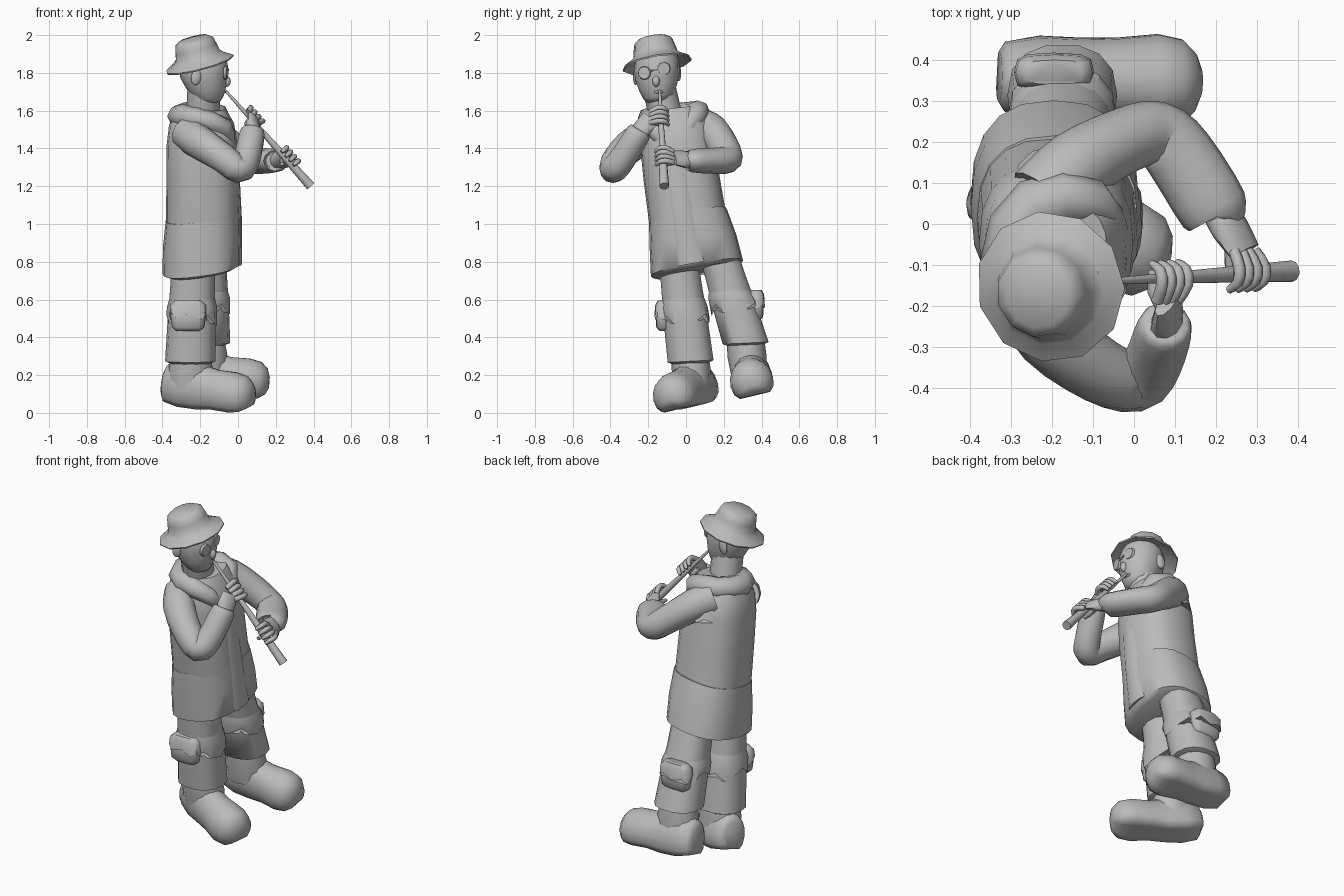
import bpy, bmesh, math
from mathutils import Vector as V, Matrix

if "Cube" in bpy.data.objects:
    bpy.data.objects.remove(bpy.data.objects["Cube"])

gray = bpy.data.materials.new("plain_gray")
gray.diffuse_color = (0.5, 0.5, 0.5, 1)
gray.use_nodes = True
gray.node_tree.nodes["Principled BSDF"].inputs["Base Color"].default_value = gray.diffuse_color


def finish(bm, name, angle=45):
    bmesh.ops.recalc_face_normals(bm, faces=bm.faces)
    me = bpy.data.meshes.new(name)
    bm.to_mesh(me)
    bm.free()
    ob = bpy.data.objects.new(name, me)
    bpy.context.collection.objects.link(ob)
    me.materials.append(gray)
    bpy.ops.object.select_all(action='DESELECT')
    bpy.context.view_layer.objects.active = ob
    ob.select_set(True)
    bpy.ops.object.shade_smooth_by_angle(angle=math.radians(angle))
    return ob


def skin(name, rings, angle=45):
    """Bridge equal-length closed rings and cap both ends."""
    bm = bmesh.new()
    vs = [[bm.verts.new(p) for p in r] for r in rings]
    n = len(vs[0])
    for a, b in zip(vs, vs[1:]):
        for i in range(n):
            bm.faces.new((a[i], a[(i + 1) % n], b[(i + 1) % n], b[i]))
    bm.faces.new(vs[0])
    bm.faces.new(vs[-1])
    return finish(bm, name, angle)


def loft(name, specs, n=16, sx=0, sy=0, power=1.0, jag=0, angle=45):
    """Upright stack of ellipses (cx, cy, cz, rx, ry); jag makes the lowest ring ragged."""
    rings = []
    for k, (cx, cy, cz, rx, ry) in enumerate(specs):
        ring = []
        for i in range(n):
            a = 2 * math.pi * i / n
            c, s = math.cos(a), math.sin(a)
            x = rx * math.copysign(abs(c) ** power, c)
            y = ry * math.copysign(abs(s) ** power, s)
            drop = jag * ((i * 7) % 5 / 4 - 0.5) if k == 0 else 0
            ring.append((cx + x, cy + y, cz + sx * x + sy * y + drop))
        rings.append(ring)
    return skin(name, rings, angle)


def tube(name, pts, radii, n=12, ref=(0, 0, 1), flat=-1.0, steps=1, angle=45):
    """Sweep ellipses along a path; a radius may be a (side, up) pair; flat trims the underside."""
    pts = [V(p) for p in pts]
    radii = [V(r if isinstance(r, tuple) else (r, r)) for r in radii]
    if steps > 1:
        def spline(q):
            out = []
            for i in range(len(q) - 1):
                a, b, c, d = q[max(i - 1, 0)], q[i], q[i + 1], q[min(i + 2, len(q) - 1)]
                for k in range(steps):
                    t = k / steps
                    out.append(0.5 * (2 * b + (c - a) * t + (2 * a - 5 * b + 4 * c - d) * t * t
                                      + (3 * b - a - 3 * c + d) * t ** 3))
            return out + [q[-1]]
        pts, radii = spline(pts), spline(radii)
    rings = []
    for i, p in enumerate(pts):
        t = (pts[min(i + 1, len(pts) - 1)] - pts[max(i - 1, 0)]).normalized()
        side = t.cross(V(ref)).normalized()
        up = side.cross(t)
        r = radii[i]
        rings.append([p + side * r.x * math.cos(a) + up * r.y * max(math.sin(a), flat)
                      for a in (2 * math.pi * k / n for k in range(n))])
    return skin(name, rings, angle)


def ball(name, loc, size, rot=(0, 0, 0)):
    bm = bmesh.new()
    bmesh.ops.create_uvsphere(bm, u_segments=12, v_segments=8, radius=1)
    ob = finish(bm, name, 60)
    ob.location, ob.scale, ob.rotation_euler = loc, size, rot
    return ob


# Hat: tilted lathe, broad crown flaring softly into a drooping brim
profile = [(.001, .1), (.08, .096), (.105, .078), (.113, .045), (.122, .004), (.14, -.014),
           (.187, -.042), (.184, -.05), (.122, -.018), (.001, -.014)]
tilt = V((0, 0, 1)).rotation_difference(V((-.26, -.17, 1))).to_matrix()
origin = V((-.214, -.16, 1.89))
skin("hat", [[origin + tilt @ V((r * math.cos(a), r * math.sin(a), z))
              for a in (2 * math.pi * k / 11 for k in range(11))] for r, z in profile], 50)

# Head, neck and face
loft("head", [(-.145, -.145, 1.648, .055, .055), (-.155, -.145, 1.672, .08, .08),
              (-.165, -.148, 1.72, .104, .1), (-.178, -.152, 1.78, .125, .117),
              (-.187, -.155, 1.84, .13, .121), (-.19, -.157, 1.9, .11, .105)], 16, .1, .15, angle=70)
tube("neck", [(-.19, -.09, 1.5), (-.18, -.14, 1.71)], [.088, .088], ref=(1, 0, 0))
ball("nose", (-.062, -.158, 1.755), (.024, .02, .03))
ball("lips", (-.08, -.145, 1.7), (.016, .028, .01))
ball("ear_near", (-.22, -.266, 1.78), (.028, .014, .045), (0, .2, .2))
ball("ear_far", (-.22, -.04, 1.8), (.028, .014, .045), (0, .2, -.2))
for name, y, z in (("near", -.22, 1.8), ("far", -.118, 1.823)):
    yaw = (y + .155) * 3
    bm = bmesh.new()
    bmesh.ops.create_cone(bm, cap_ends=True, segments=14, radius1=.036, radius2=.032, depth=.014)
    bm.transform(Matrix.Translation((-.064, y, z)) @ Matrix.Rotation(yaw, 4, 'Z')
                 @ Matrix.Rotation(math.pi / 2, 4, 'Y'))
    finish(bm, "spectacle_" + name)
tube("spectacle_bridge", [(-.054, -.19, 1.81), (-.052, -.148, 1.82)], [.005, .005], 6)

# Coat: bodice, skirt with rounded hem, front flap, draped collar
loft("coat_bodice", [(-.187, .01, 1.02, .194, .204), (-.187, -.025, 1.25, .192, .199),
                     (-.19, -.045, 1.42, .188, .196), (-.193, -.055, 1.53, .172, .178),
                     (-.19, -.07, 1.61, .125, .125)], 20, .02, .12, .8)
loft("coat_skirt", [(-.195, .057, .75, .17, .212), (-.195, .058, .765, .204, .244),
                    (-.192, .038, .9, .206, .23), (-.187, .01, 1.045, .196, .206)],
     20, .14, .17, .8, angle=60)
tube("coat_flap", [(-.03, -.08, 1.5), (-.005, -.045, 1.25), (.004, -.015, 1.04), (.004, .03, .79)],
     [(.05, .012), (.055, .014), (.055, .016), (.07, .018)], 8, (1, 0, 0))
tube("collar", [(-.04, -.12, 1.43), (-.07, -.18, 1.51), (-.22, -.19, 1.56), (-.3, -.08, 1.57),
                (-.24, .045, 1.59), (-.1, .055, 1.575), (-.03, -.03, 1.43)],
     [(.02, .03), (.045, .05), (.07, .06), (.075, .065), (.07, .06), (.055, .06), (.02, .03)],
     8, steps=2, angle=50)

# Sleeves
tube("sleeve_near", [(-.27, -.16, 1.48), (-.2, -.27, 1.43), (-.08, -.36, 1.35), (.005, -.385, 1.29),
                     (.045, -.34, 1.34), (.075, -.255, 1.475), (.08, -.24, 1.5)],
     [.09, .09, .08, .074, .072, .068, .05], steps=3, angle=60)
tube("sleeve_far", [(-.22, .06, 1.53), (-.14, .14, 1.49), (-.02, .205, 1.4), (.055, .22, 1.345),
                    (.11, .17, 1.335), (.195, .035, 1.335), (.205, .015, 1.335)],
     [.095, .09, .08, (.08, .074), (.086, .07), (.086, .062), (.06, .045)], steps=3, angle=60)
loft("torn_shoulder", [(-.2, .1, 1.47, .095, .09), (-.19, .09, 1.52, .09, .085),
                       (-.18, .075, 1.57, .06, .06)], 12, 0, -.4, 1, .05, 40)

# Flute
top, end = V((-.065, -.14, 1.705)), V((.385, -.115, 1.2))
tube("flute", [top, end], [.007, .026], 10)

# Hands: palm, four fingers over the flute, thumb behind it
out = V((.75, 0, .66))
for name, s, t0, wrist in (("near", -1, .23, (.08, -.265, 1.46)), ("far", 1, .65, (.205, .035, 1.335))):
    mid = top.lerp(end, t0 + .07)
    knuckle = mid + V((0, s * .055, 0)) + out * .015
    wrist = V(wrist)
    tube("palm_" + name, [wrist, wrist.lerp(knuckle, .45), knuckle],
         [.042, (.056, .034), (.052, .02)], 10, out, steps=2, angle=60)
    for i in range(4):
        p = top.lerp(end, t0 + .046 * i)
        k = knuckle + (p - mid) * .8
        tube(f"finger_{name}_{i + 1}", [k, p + out * .04 + V((0, s * .015, 0)),
                                        p + out * .034 - V((0, s * .02, 0)),
                                        p + out * .005 - V((0, s * .038, 0))],
             [.015, .015, .014, .009], 7, (.66, 0, -.75), steps=2, angle=70)
    tube("thumb_" + name, [wrist.lerp(knuckle, .5), mid - out * .03 + V((0, s * .03, 0)),
                           mid - out * .035 - V((0, s * .02, 0))], [.018, .016, .01], 7,
         (.66, 0, -.75), angle=70)

# Trousers with ragged knee layers, side pockets
legs = {"near": (V((-.235, -.045, .85)), V((-.252, .025, .268)), -1),
        "far": (V((-.175, .17, .85)), V((-.175, .317, .365)), 1)}
for name, (hip, cuff, s) in legs.items():
    def at(t, rx, ry):
        return (*hip.lerp(cuff, t), rx, ry)
    loft("trouser_" + name, [at(1.01, .108, .1), at(.99, .134, .124), at(.6, .127, .119),
                             at(.3, .118, .11), at(0, .115, .105)], 14, 0, .05, .85, angle=60)
    loft("ragged_knee_" + name, [at(.62, .133, .128), at(.5, .133, .127), at(.4, .118, .11)],
         14, 0, .05, .85, .06, 30)
    c = hip.lerp(cuff, .58) + V((-.02, s * .115, 0))
    loft("pocket_" + name, [(*(c - V((0, 0, .08))), .06, .02), (*(c - V((0, 0, .06))), .085, .038),
                            (*c, .092, .042), (*(c + V((0, 0, .03))), .09, .036)], 12, 0, 0, .6, angle=60)
    loft("pocket_flap_" + name, [(*c, .098, .048), (*(c + V((0, 0, .06))), .094, .043),
                                 (*(c + V((0, 0, .082))), .07, .03)], 12, 0, 0, .6, .04, 50)

# Shoes: high heels blending to the ankle, big rounded toes, flattened soles
for name, heel, toe, ankle in (
        ("near", V((-.385, .1, .145)), V((.08, -.098, .078)), V((-.25, .04, .12))),
        ("far", V((-.33, .36, .2)), V((.165, .345, .155)), V((-.175, .335, .2)))):
    stops = [(0, .06, .09), (.03, .083, .12), (.2, .1, .145), (.4, .098, .145), (.58, .103, .125),
             (.78, .116, .125), (.9, .105, .112), (.97, .07, .08), (1, .03, .035)]
    tube("shoe_" + name, [heel.lerp(toe, t) for t, _, _ in stops],
         [(w, h) for _, w, h in stops], 16, (0, -.24, 1), -.6, angle=60)
    tube("ankle_" + name, [ankle, ankle + V((0, -.012, .1)), ankle + V((0, -.02, .18))],
         [(.095, .12), (.103, .12), (.1, .105)], 12, (1, 0, 0))
